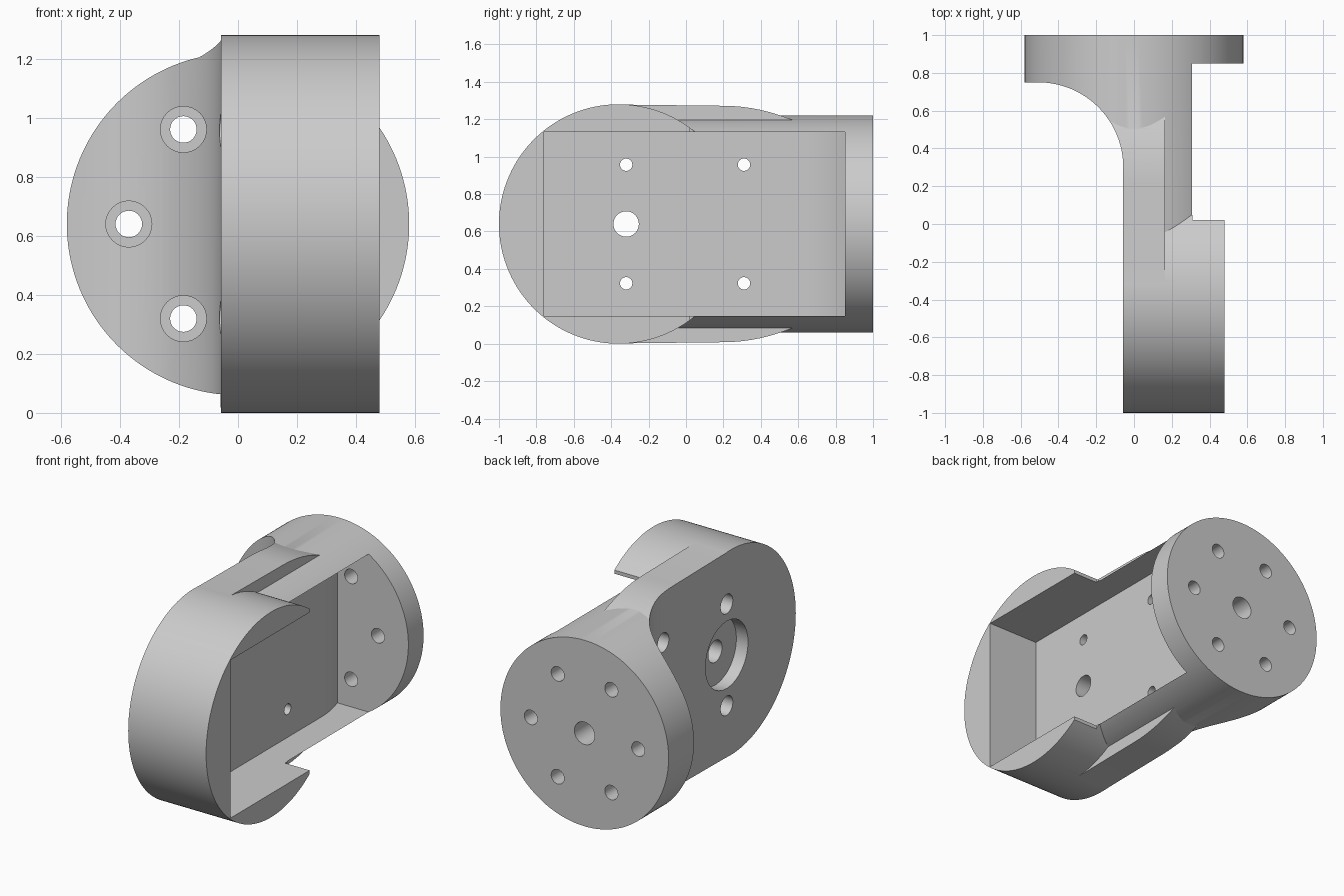
import bpy, bmesh
from math import sin, cos, pi

cube = bpy.data.objects.get("Cube")
if cube:
    bpy.data.objects.remove(cube, do_unlink=True)

MID = 0.64      # height of the axis
SEAT = -0.32    # y of the central bore in the plate

grey = bpy.data.materials.new("light_grey")
grey.use_nodes = True
grey.diffuse_color = (0.6, 0.6, 0.6, 1)
grey.node_tree.nodes["Principled BSDF"].inputs["Base Color"].default_value = (0.6, 0.6, 0.6, 1)


def arc(cu, cv, r, a0, a1, n):
    """Points on an arc, angles in units of pi."""
    return [(cu + r * cos(pi * (a0 + (a1 - a0) * i / n)),
             cv + r * sin(pi * (a0 + (a1 - a0) * i / n))) for i in range(n + 1)]


def circle(cu, cv, r, n=32):
    return arc(cu, cv, r, 0, 2, n)[:-1]


def prism(name, axis, outline, lo, hi):
    """Extrude a 2D outline along an axis from lo to hi."""
    place = {"x": lambda u, v, t: (t, u, v),
             "y": lambda u, v, t: (u, t, v),
             "z": lambda u, v, t: (u, v, t)}[axis]
    bm = bmesh.new()
    a = [bm.verts.new(place(u, v, lo)) for u, v in outline]
    b = [bm.verts.new(place(u, v, hi)) for u, v in outline]
    bm.faces.new(a)
    bm.faces.new(b)
    for i in range(len(a)):
        j = (i + 1) % len(a)
        bm.faces.new((a[i], a[j], b[j], b[i]))
    bmesh.ops.recalc_face_normals(bm, faces=bm.faces[:])
    mesh = bpy.data.meshes.new(name)
    bm.to_mesh(mesh)
    bm.free()
    mesh.materials.append(grey)
    obj = bpy.data.objects.new(name, mesh)
    bpy.context.collection.objects.link(obj)
    return obj


def combine(target, tool, operation):
    """Apply a boolean and remove its tool."""
    mod = target.modifiers.new("bool", "BOOLEAN")
    mod.operation, mod.solver, mod.object = operation, "EXACT", tool
    bpy.context.view_layer.objects.active = target
    bpy.ops.object.modifier_apply(modifier=mod.name)
    bpy.data.objects.remove(tool, do_unlink=True)


# Flange cylinder, whose sides continue as the pocket walls
bracket = prism("bracket", "y", circle(0, MID, 0.58, 160), -0.3, 1.1)

# Round front housing
combine(bracket, prism("housing", "x", circle(-0.36, MID, 0.64, 160), -0.1, 0.6), "UNION")

# Back plate, tapering toward the flange; its upper half also flares outward
taper = [(-0.36, 0.6385)] + [(0.2 + 0.05 * i, 0.632 - (0.05 * i) ** 2 / 1.8) for i in range(12)]
for name, side, start in (("upper_plate", 1, -0.3), ("lower_plate", -1, -0.06)):
    outline = [(-0.36, MID)] + [(y, MID + side * h) for y, h in taper] + [(0.75, MID)]
    combine(bracket, prism(name, "x", outline, start, 0.165), "UNION")

# Trim to the plan outline with its concave fillet
plan = [(-0.6, 1), (-0.6, 0.75)] + arc(-0.507, 0.3, 0.45, 0.5, 0, 32)
plan += [(-0.057, -1.1), (0.48, -1.1), (0.48, 0.02), (0.31, 0.02),
         (0.31, 0.85), (0.6, 0.85), (0.6, 1)]
combine(bracket, prism("plan_trim", "z", plan, -0.5, 2), "INTERSECT")

# Rectangular pocket with a floor that dips beside the flange
floor = [(0.125 - (0.035 * i) ** 2 / 1.26, 0.64 + 0.035 * i) for i in range(7)]
pocket = [(0.7, -0.76), (0.125, -0.76)] + floor + [(0.7, 0.85)]
combine(bracket, prism("pocket", "z", pocket, MID - 0.4925, MID + 0.4925), "DIFFERENCE")


def drill(axis, u, v, r, lo, hi):
    combine(bracket, prism("drill", axis, circle(u, v, r), lo, hi), "DIFFERENCE")


# Ring of six flange holes, counterbored where the fillet covers them
for k in range(6):
    x, z = 0.37 * cos(k * pi / 3), MID + 0.37 * sin(k * pi / 3)
    drill("y", x, z, 0.045, 0.8, 1.1)
    if x < 0:
        drill("y", x, z, 0.078, 0.35, 0.85)
drill("y", 0, MID, 0.07, 0.8, 1.1)

# Plate screw holes with counterbores
for y in (SEAT, 0.31):
    for z in (MID - 0.317, MID + 0.317):
        drill("x", y, z, 0.033, -0.3, 0.3)
        drill("x", y, z, 0.06, -0.3, 0.04)

# Central bore with wide recess
drill("x", SEAT, MID, 0.068, -0.3, 0.3)
drill("x", SEAT, MID, 0.21, -0.3, 0.023)

bpy.ops.object.select_all(action="DESELECT")
bracket.select_set(True)
bpy.context.view_layer.objects.active = bracket
bpy.ops.object.shade_smooth_by_angle(angle=pi / 9)
